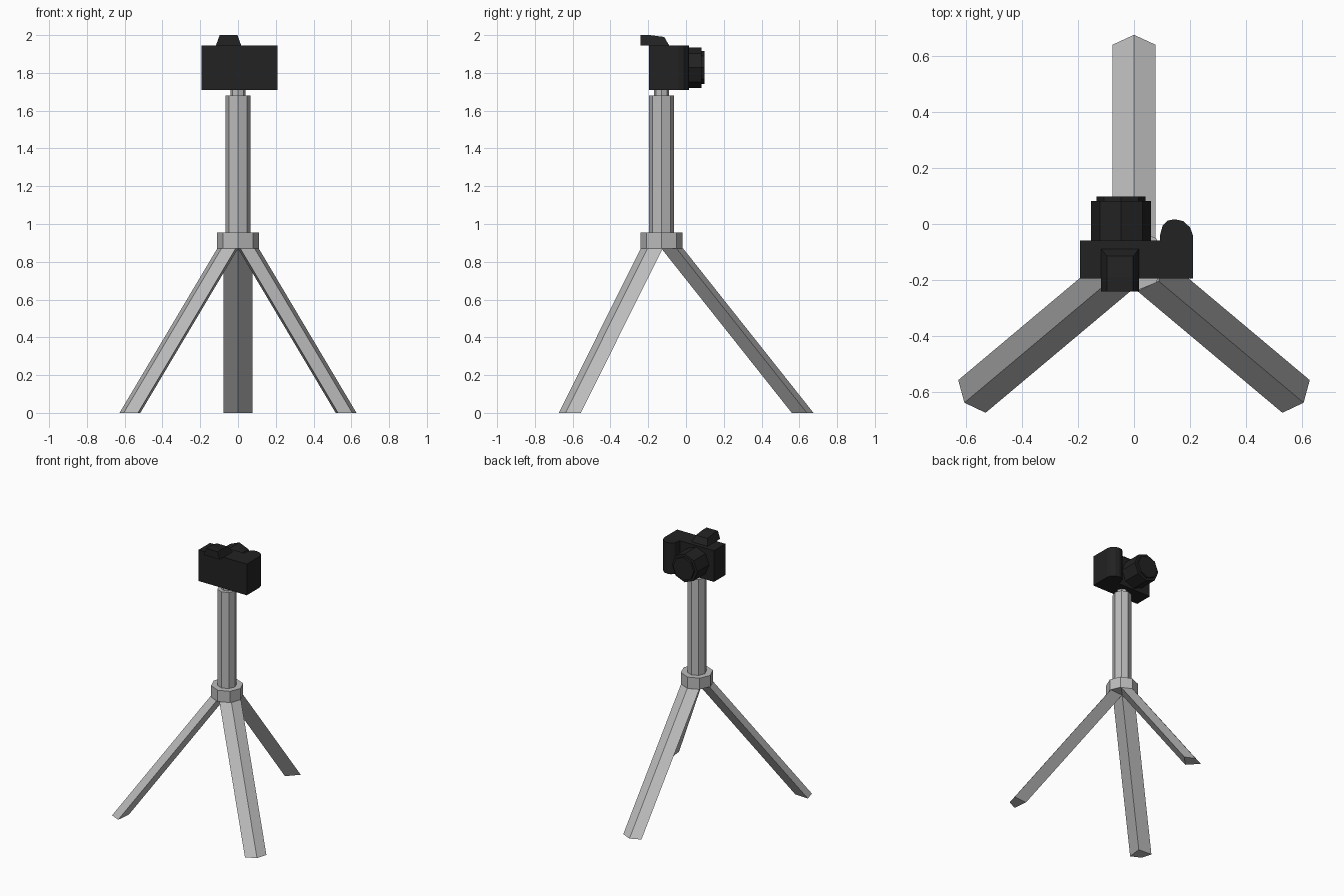
import bpy, bmesh, math
from mathutils import Vector

cube = bpy.data.objects.get("Cube")
if cube:
    bpy.data.objects.remove(cube, do_unlink=True)

AXIS_Y = -0.13      # tripod axis
LENS_X, LENS_Z = -0.046, 1.828
BODY_BOTTOM, BODY_TOP = 1.71, 1.945


def material(name, rgb):
    m = bpy.data.materials.new(name)
    m.use_nodes = True
    m.diffuse_color = (*rgb, 1)
    m.node_tree.nodes["Principled BSDF"].inputs["Base Color"].default_value = (*rgb, 1)
    return m


metal = material("light grey metal", (0.5, 0.5, 0.5))
black = material("black plastic", (0.016, 0.016, 0.016))


def loft(name, rings, mat):
    """Skin a closed solid through rings of points with equal counts."""
    bm = bmesh.new()
    loops = [[bm.verts.new(p) for p in ring] for ring in rings]
    n = len(loops[0])
    for a, b in zip(loops, loops[1:]):
        for i in range(n):
            j = (i + 1) % n
            bm.faces.new((a[i], a[j], b[j], b[i]))
    bm.faces.new(loops[0][::-1])
    bm.faces.new(loops[-1])
    bmesh.ops.recalc_face_normals(bm, faces=bm.faces)
    mesh = bpy.data.meshes.new(name)
    bm.to_mesh(mesh)
    bm.free()
    mesh.materials.append(mat)
    obj = bpy.data.objects.new(name, mesh)
    bpy.context.collection.objects.link(obj)
    return obj


def octagon(r):
    return [(r * math.sin(i * math.pi / 4), r * math.cos(i * math.pi / 4)) for i in range(8)]


def post(name, r, z0, z1):
    loft(name, [[(x, AXIS_Y + y, z) for x, y in octagon(r)] for z in (z0, z1)], metal)


def barrel(name, r, y0, y1):
    loft(name, [[(LENS_X + x, y, LENS_Z + z) for x, z in octagon(r)] for y in (y0, y1)], black)


def prism(name, outline, z0, z1):
    loft(name, [[(x, y, z) for x, y in outline] for z in (z0, z1)], black)


# Splayed legs with a kite section, ridge outwards
def leg(name, degrees, run):
    a = math.radians(degrees)
    out = Vector((math.cos(a), math.sin(a), 0))
    side = Vector((-out.y, out.x, 0))
    section = [(0, 0), (0.08, 0.076), (0.115, 0), (0.08, -0.076)]

    def ring(z, shift):
        base = Vector((0, AXIS_Y, z)) + out * shift
        return [base + out * u + side * v for u, v in section]

    loft(name, [ring(0, run), ring(0.87, 0)], metal)


leg("back_leg", 90, 0.69)
leg("left_leg", -40, 0.675)
leg("right_leg", 220, 0.675)

# Centre column
post("collar", 0.112, 0.87, 0.955)
post("column", 0.067, 0.955, 1.68)
post("mount_neck", 0.04, 1.68, BODY_BOTTOM)

# Camera body
prism("camera_body", [(-0.193, -0.195), (0.21, -0.195), (0.21, -0.058), (-0.193, -0.058)],
      BODY_BOTTOM, BODY_TOP)

# Rounded hand grip
grip = [(0.092, -0.07), (0.093, -0.04), (0.102, -0.006), (0.12, 0.012), (0.146, 0.017),
        (0.176, 0.01), (0.2, -0.012), (0.21, -0.04), (0.21, -0.07)]
prism("hand_grip", grip, BODY_BOTTOM, BODY_TOP)

# Lens
barrel("lens_barrel", 0.107, -0.07, 0.082)
barrel("lens_rim", 0.087, 0.082, 0.098)

# Viewfinder hump, narrowing upwards and overhanging the rear
hump = []
for y, top, half in ((-0.241, 2.0, 0.047), (-0.19, 2.0, 0.047), (-0.115, 1.99, 0.047),
                     (-0.09, BODY_TOP + 0.002, 0.066)):
    cx = -0.05
    hump.append([(cx - 0.067, y, BODY_TOP), (cx + 0.067, y, BODY_TOP),
                 (cx + half, y, top), (cx - half, y, top)])
loft("viewfinder", hump, black)
